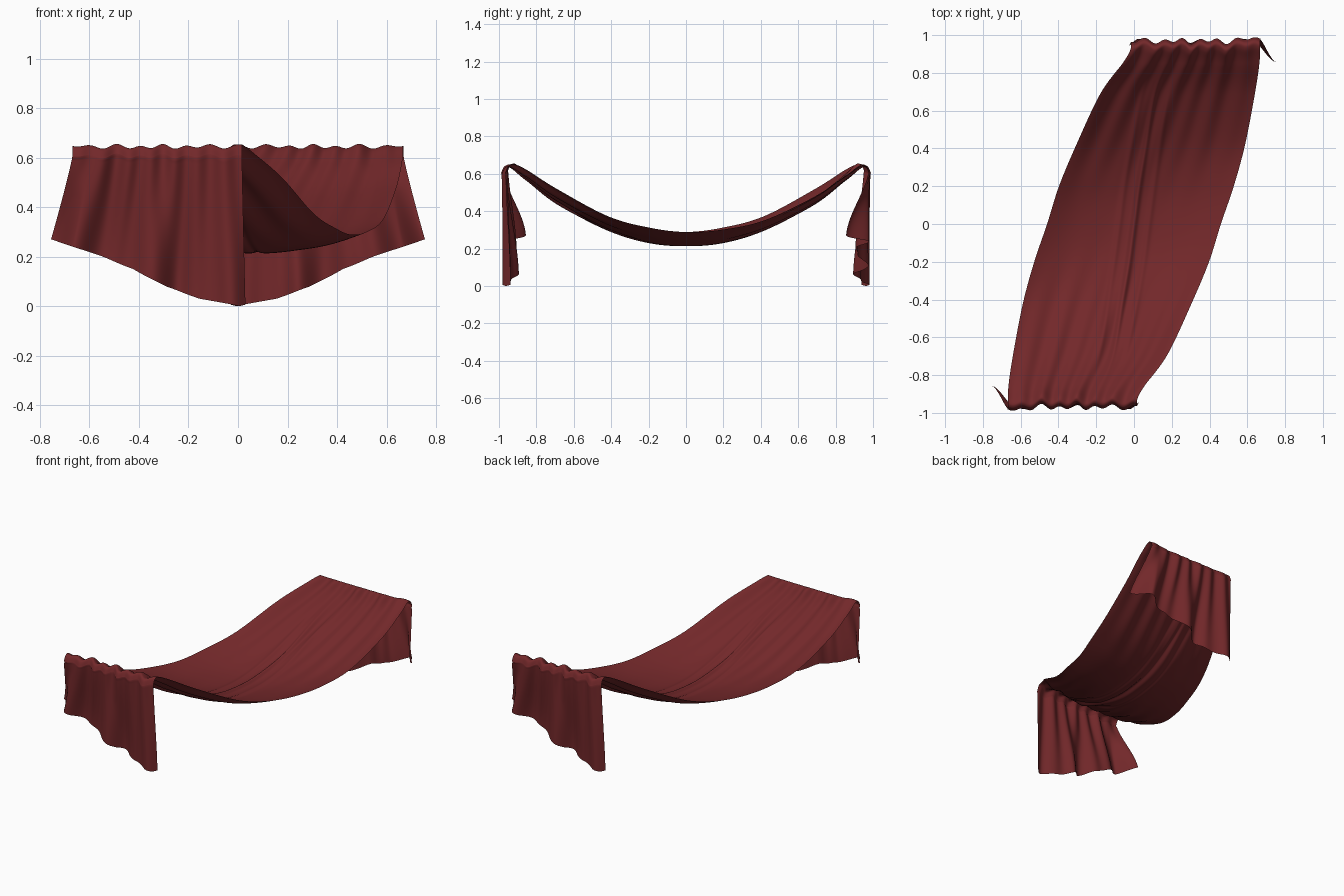
import bpy, bmesh, math

if "Cube" in bpy.data.objects:
    bpy.data.objects.remove(bpy.data.objects["Cube"])

# Front half of the sling, middle to rail: y, left x, right x, middle z, left z, right z
HALF = [
    (0.00, -.460, .460, .212, .288, .288),
    (-.20, -.528, .397, .230, .302, .312),
    (-.42, -.588, .305, .300, .352, .372),
    (-.69, -.640, .178, .445, .480, .515),
    (-.85, -.664, .062, .572, .590, .615),
    (-.92, -.667, .022, .636, .642, .646),
    (-.952, -.668, .016, .640, .640, .642),
    (-.970, -.669, .016, .605, .605, .605),
]
# Hem height across the hanging flap
HEM = [(0, .27), (.13, .235), (.26, .20), (.43, .15), (.49, .12),
       (.58, .08), (.77, .03), (.97, .0), (1, .006)]
RAIL = len(HALF) - 1
NU, NS, NF = 180, 18, 40


def row(i):
    """Row i of the sling; negative rows are the half-turn of the front ones."""
    if i > RAIL:
        i = RAIL
    if i >= 0:
        return HALF[i]
    y, a, b, c, l, r = HALF[-i]
    return (-y, -b, -a, c, r, l)


def spline(s):
    i = min(int(math.floor(s)), RAIL - 1)
    t = s - i
    return [.5 * (2 * b + (c - a) * t + (2 * a - 5 * b + 4 * c - d) * t * t
                  + (3 * b - a - 3 * c + d) * t ** 3)
            for a, b, c, d in zip(row(i - 1), row(i), row(i + 1), row(i + 2))]


def smooth(a, b, x):
    t = max(0, min(1, (x - a) / (b - a)))
    return t * t * (3 - 2 * t)


def hem(q):
    for (a, za), (b, zb) in zip(HEM, HEM[1:]):
        if q <= b:
            return za + (zb - za) * (q - a) / (b - a)
    return HEM[-1][1]


def folds(u):
    """Uneven gathers across the cloth."""
    return .7 * math.sin(21 * u + .9 * math.sin(3 * u)) + .4 * math.sin(12.5 * u + 1.1)


def sling(u, s):
    y, xl, xr, zc, zl, zr = spline(s)
    q = (u + 1) / 2
    x = xl + (xr - xl) * q
    z = zc + ((zl if u < 0 else zr) - zc) * abs(u) ** 2.6
    # gathers strongest at the rail, fading to the middle
    w = smooth(0, .5, -y)
    f = folds(u) * (.5 + .5 * w) + folds(-u) * (.5 - .5 * w)
    edge = 1 - .6 * abs(u) ** 8
    top = smooth(.8, .95, -y)
    z += f * edge * (.003 + .009 * smooth(.1, .85, -y)) * (1 - .2 * top)
    y += top * (.016 * f * edge - .018 * math.exp(-((u + .88) / .15) ** 2))
    # diagonal pinched creases through the middle
    k = u + .42 * y
    fade = 1 - smooth(.5, .9, -y)
    for off, h in ((0, .02), (.17, .008), (-.17, .008)):
        z += h * fade * math.exp(-((k - off) / .035) ** 2)
    return x, y, z


def flap(u, d):
    x, y, z = sling(u, RAIL)
    q = (u + 1) / 2
    hx = -.755 + .785 * q
    x += (hx - x) * d ** 1.1
    z += (hem(q) - z) * d
    # wide folds opening toward the hem, left corner curling back
    wave = .7 * math.sin(17 * q + 2.6) + .35 * math.sin(31 * q + 1)
    target = -.932 + .044 * wave - .035 * smooth(.85, 1, q)
    target += (.065 - .044 * wave * .6) * (1 - smooth(0, .12, q))
    target = max(-.985, target)
    y += (target - y) * smooth(-.15, 1.05, d)
    x += .008 * d * math.cos(17 * q + 2.6) * math.sin(math.pi * q)
    return x, y, z


def front(u, s):
    return sling(u, s) if s <= RAIL else flap(u, s - RAIL)


def cloth(u, s):
    if s >= 0:
        return front(u, s)
    x, y, z = front(-u, -s)
    return -x, -y, z


# Sheet laid from the front hem over both rails to the back hem
half = [i / NS for i in range(1, RAIL * NS + 1)] + [RAIL + i / NF for i in range(1, NF + 1)]
steps = [-s for s in reversed(half)] + [0] + half
bm = bmesh.new()
grid = [[bm.verts.new(cloth(-1 + 2 * i / NU, s)) for i in range(NU + 1)] for s in steps]
for a, b in zip(grid, grid[1:]):
    for i in range(NU):
        f = bm.faces.new((a[i], b[i], b[i + 1], a[i + 1]))
        f.smooth = True
bm.normal_update()
bmesh.ops.reverse_faces(bm, faces=[f for f in bm.faces]) if bm.faces[:][len(bm.faces) // 2].normal.z < 0 else None

mesh = bpy.data.meshes.new("draped_cloth")
bm.to_mesh(mesh)
bm.free()
obj = bpy.data.objects.new("draped_cloth", mesh)
bpy.context.collection.objects.link(obj)

# Deep red fabric
mat = bpy.data.materials.new("deep red fabric")
mat.diffuse_color = (.17, .021, .023, 1)
mat.use_nodes = True
mat.node_tree.nodes["Principled BSDF"].inputs["Base Color"].default_value = mat.diffuse_color
mesh.materials.append(mat)
